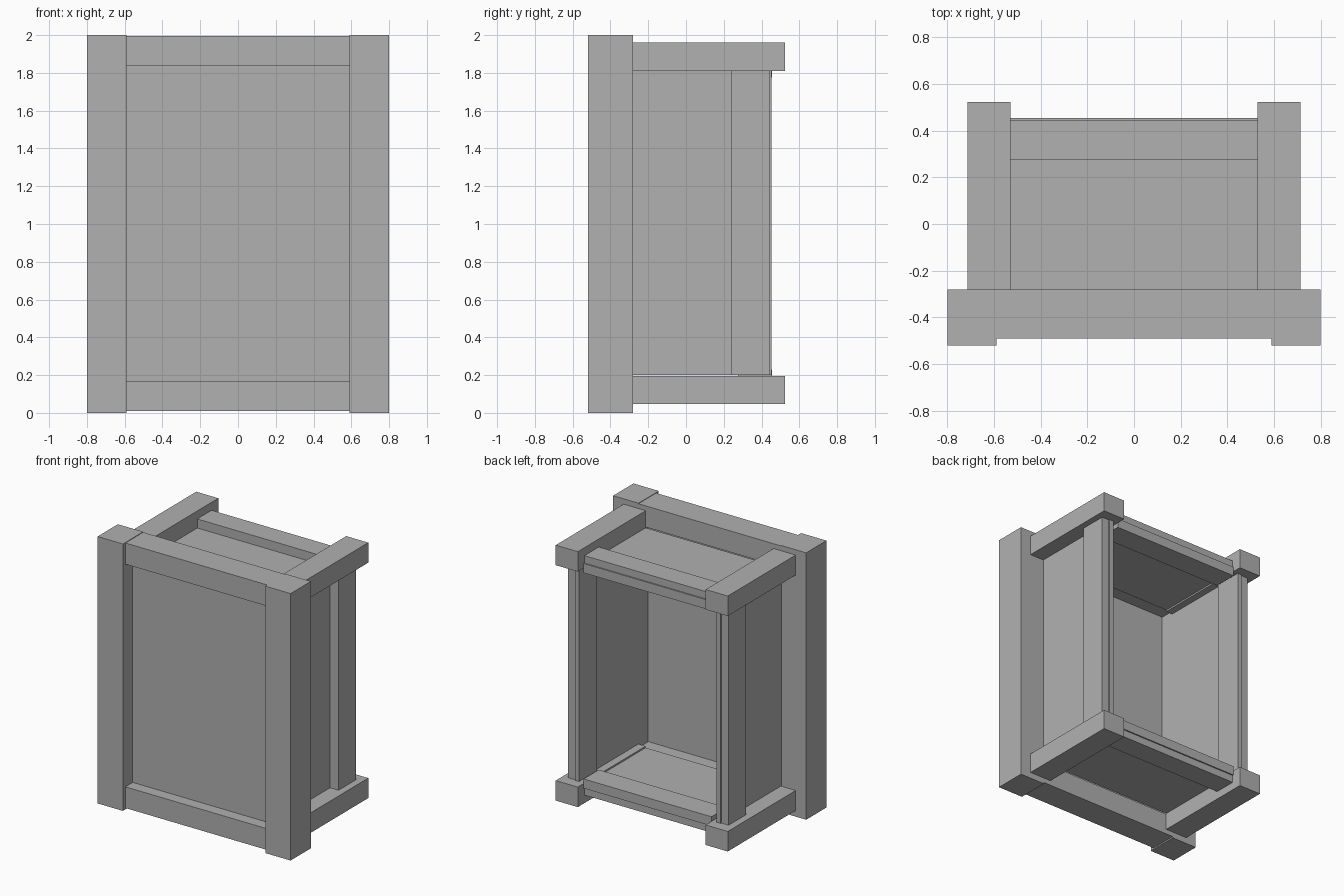
import bpy

cube = bpy.data.objects.get("Cube")
if cube:
    bpy.data.objects.remove(cube, do_unlink=True)

grey = bpy.data.materials.new("plain_grey")
grey.use_nodes = True
grey.diffuse_color = (0.44, 0.44, 0.44, 1)
grey.node_tree.nodes["Principled BSDF"].inputs["Base Color"].default_value = grey.diffuse_color


def box(name, x, y, z):
    """Add a flat-sided board spanning the given x, y and z ranges."""
    spans = (x, y, z)
    bpy.ops.mesh.primitive_cube_add(size=1)
    ob = bpy.context.object
    ob.name = name
    mid = [(a + b) / 2 for a, b in spans]
    dim = [abs(b - a) for a, b in spans]
    for v in ob.data.vertices:
        v.co = [m + c * d for m, c, d in zip(mid, v.co, dim)]
    ob.data.materials.append(grey)
    return ob


def mirrored(span, sign, centre=0.0):
    return tuple(centre + sign * (s - centre) for s in span)


BACK = -0.28          # rear plane of the front frame
POST_IN = 0.59        # inner side of the front posts
RAIL_IN = 0.53        # inner side of the side rails

# Recessed front panel
box("front_panel", (-POST_IN, POST_IN), (-0.405, -0.395), (0.17, 1.84))

# Left and right parts
for side, s in (("left", 1), ("right", -1)):
    box(side + "_front_post", mirrored((POST_IN, 0.80), s), (-0.52, BACK), (0, 2))
    box(side + "_panel", mirrored((0.585, 0.595), s), (BACK, 0.24), (0.2, 1.81))
    # Rear stile, stepped slightly at its back edge
    box(side + "_stile_outer", mirrored((0.605, 0.665), s), (0.24, 0.445), (0.2, 1.81))
    box(side + "_stile_inner", mirrored((0.57, 0.605), s), (0.24, 0.453), (0.2, 1.81))

# Upper and lower parts, mirrored about mid height
for level, s in (("top", 1), ("bottom", -1)):
    def z(low, high):
        return mirrored((low, high), s, 1.003)

    box(level + "_front_rail", (-POST_IN, POST_IN), (-0.49, BACK), z(1.837, 1.996))
    box(level + "_panel", (-RAIL_IN, RAIL_IN), (BACK, 0.275), z(1.822, 1.832))
    # Rear rail, stepped slightly at its back edge
    box(level + "_rear_rail_outer", (-RAIL_IN, RAIL_IN), (0.275, 0.445), z(1.845, 1.90))
    box(level + "_rear_rail_inner", (-RAIL_IN, RAIL_IN), (0.275, 0.455), z(1.775, 1.845))
    for side, t in (("left", 1), ("right", -1)):
        box(level + "_" + side + "_side_rail", mirrored((RAIL_IN, 0.713), t),
            (BACK, 0.524), z(1.81, 1.96))
